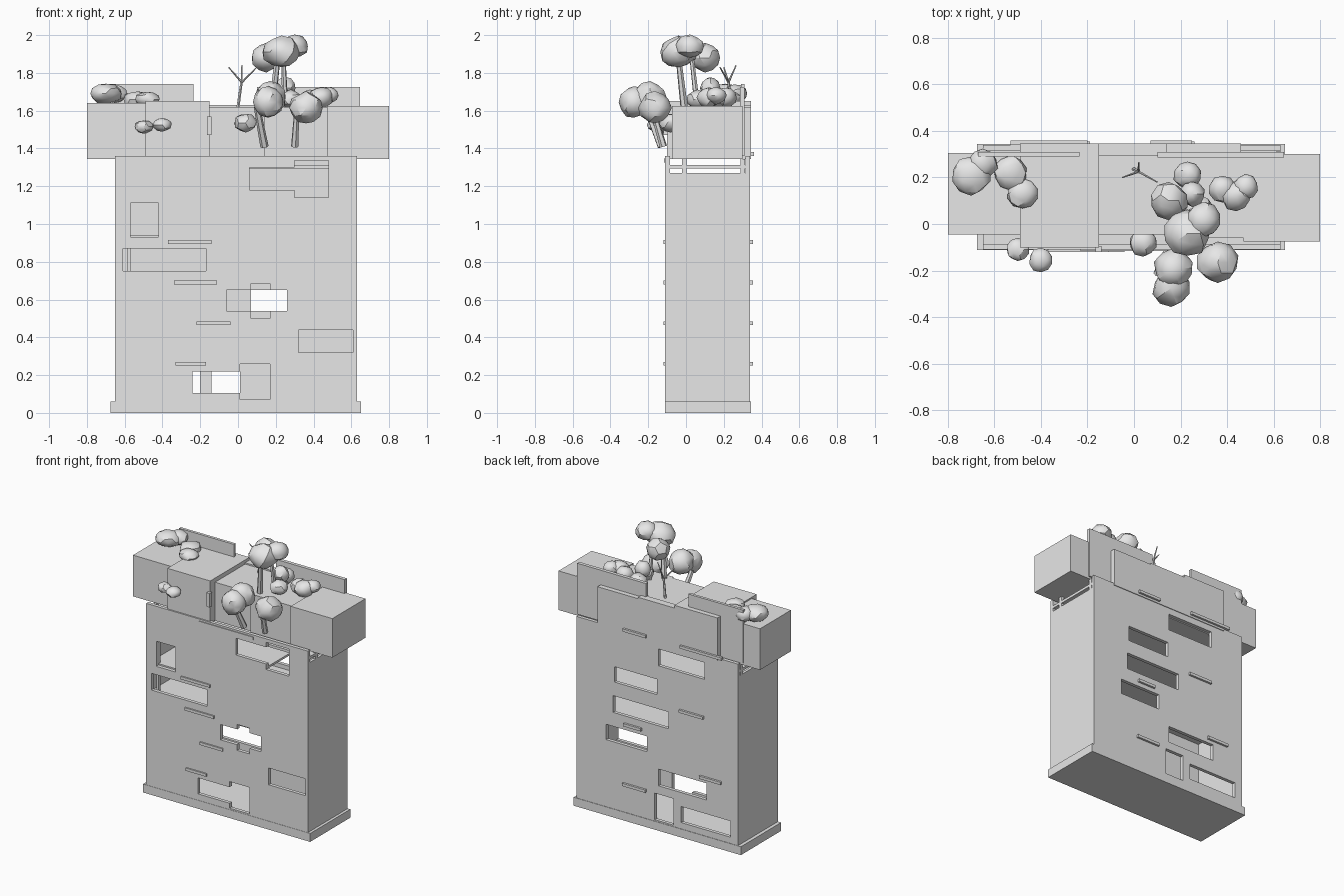
import bpy, bmesh, math, random
from mathutils import Vector

random.seed(4)
gray = bpy.data.materials.new("plain_gray")
gray.diffuse_color = (0.8, 0.8, 0.8, 1)


def add(name, bm):
    me = bpy.data.meshes.new(name)
    bm.to_mesh(me)
    bm.free()
    me.materials.append(gray)
    ob = bpy.data.objects.new(name, me)
    bpy.context.collection.objects.link(ob)
    return ob


def box(name, x0, x1, y0, y1, z0, z1):
    bm = bmesh.new()
    bmesh.ops.create_cube(bm, size=1)
    for v in bm.verts:
        v.co = ((x0 + x1) / 2 + v.co.x * (x1 - x0),
                (y0 + y1) / 2 + v.co.y * (y1 - y0),
                (z0 + z1) / 2 + v.co.z * (z1 - z0))
    return add(name, bm)


def pierced_wall(name, y0, y1, openings):
    """Wall with rectangular openings (x0, x1, z0, z1)."""
    wall = box(name, -0.65, 0.63, y0, y1, 0.0, 1.36)
    for o in openings:
        cutter = box("cutter", o[0], o[1], y0 - 0.05, y1 + 0.05, o[2], o[3])
        cutter.hide_render = True
        bpy.context.view_layer.objects.active = wall
        mod = wall.modifiers.new("opening", 'BOOLEAN')
        mod.object, mod.operation, mod.solver = cutter, 'DIFFERENCE', 'EXACT'
        bpy.ops.object.modifier_apply(modifier=mod.name)
        bpy.data.objects.remove(cutter)


def limb(name, a, b, r0, r1):
    a, b = Vector(a), Vector(b)
    bm = bmesh.new()
    bmesh.ops.create_cone(bm, cap_ends=True, segments=6, radius1=r0,
                          radius2=r1, depth=(b - a).length)
    ob = add(name, bm)
    ob.location = (a + b) / 2
    ob.rotation_mode = 'QUATERNION'
    ob.rotation_quaternion = (b - a).to_track_quat('Z', 'Y')


def leaf_clump(name, x, y, z, r, rz):
    bm = bmesh.new()
    bmesh.ops.create_icosphere(bm, subdivisions=2, radius=1)
    for v in bm.verts:
        v.co *= random.uniform(0.92, 1.06)
        v.co = (x + v.co.x * r, y + v.co.y * r, z + v.co.z * rz)
    add(name, bm)


# Main block: hollow shell with pierced front and back walls
pierced_wall("front_wall", -0.11, -0.085, [
    (0.06, 0.31, 1.18, 1.30), (0.30, 0.48, 1.14, 1.335),
    (-0.57, -0.42, 0.93, 1.11), (-0.61, -0.17, 0.75, 0.87),
    (-0.06, 0.26, 0.54, 0.65), (0.07, 0.17, 0.50, 0.685),
    (0.32, 0.61, 0.32, 0.44), (-0.24, 0.02, 0.105, 0.22),
    (0.01, 0.17, 0.07, 0.26)])
pierced_wall("back_wall", 0.315, 0.34, [
    (-0.385, -0.02, 1.18, 1.30), (-0.01, 0.33, 0.97, 1.08),
    (-0.10, 0.34, 0.75, 0.87), (0.07, 0.395, 0.54, 0.65),
    (-0.40, -0.02, 0.32, 0.44), (-0.14, 0.01, 0.07, 0.26),
    (-0.59, -0.20, 0.105, 0.22)])
box("left_wall", -0.65, -0.63, -0.09, 0.32, 0, 1.27)
box("right_wall", 0.61, 0.63, -0.09, 0.32, 0, 1.27)
box("plinth", -0.675, 0.65, -0.112, 0.343, 0, 0.06)

# Interior floors, roof slab and its short posts
for z, x1 in ((0.73, 0.61), (0.94, 0.61), (1.155, 0.30)):
    box("floor", -0.63, x1, -0.085, 0.315, z - 0.015, z)
box("interior_post", -0.587, -0.57, -0.085, -0.065, 0.73, 1.15)
box("roof_slab", -0.65, 0.63, -0.085, 0.315, 1.293, 1.312)
for x in (-0.64, 0.62):
    for y in (-0.01, 0.30):
        box("roof_post", x - 0.01, x + 0.01, y - 0.012, y + 0.012, 1.26, 1.345)

# Narrow ledges on both faces
for x0, x1, z in ((-0.37, -0.14, 0.905), (-0.34, -0.11, 0.69),
                  (-0.22, -0.04, 0.475), (-0.33, -0.17, 0.26)):
    box("front_ledge", x0, x1, -0.12, -0.105, z - 0.01, z + 0.01)
for x0, x1, z in ((-0.38, -0.19, 0.905), (0.11, 0.25, 0.69),
                  (-0.52, -0.35, 0.475), (0.075, 0.26, 0.26)):
    box("back_ledge", x0, x1, 0.335, 0.355, z - 0.01, z + 0.01)
box("long_ledge", -0.23, 0.20, -0.116, -0.10, 1.325, 1.347)

# Row of rooftop boxes
box("left_top_box", -0.80, -0.48, -0.045, 0.305, 1.345, 1.64)
box("tall_top_box", -0.49, -0.15, -0.10, 0.33, 1.345, 1.65)
box("middle_top_box", -0.16, 0.48, -0.045, 0.30, 1.345, 1.62)
box("right_top_box", 0.47, 0.80, -0.075, 0.30, 1.345, 1.625)
box("middle_front_panel", 0.14, 0.48, -0.06, -0.04, 1.345, 1.62)
box("wall_lamp", -0.165, -0.14, -0.12, -0.095, 1.47, 1.57)

# Parapets and panels along the back
box("left_parapet", -0.67, -0.235, 0.29, 0.31, 1.36, 1.74)
box("right_parapet", 0.10, 0.645, 0.285, 0.31, 1.36, 1.725)
for x0, x1, z in ((-0.49, -0.15, 1.65), (-0.15, 0.14, 1.63), (0.14, 0.46, 1.62)):
    box("back_panel", x0, x1, 0.295, 0.345, 1.345, z)
box("back_plate", -0.53, -0.20, 0.34, 0.36, 1.36, 1.38)
box("back_plate", 0.07, 0.25, 0.34, 0.36, 1.36, 1.38)

# Tree trunks and a bare sapling
for a, b, r in (((0.14, -0.13, 1.41), (0.10, -0.21, 1.62), 0.022),
                ((0.30, -0.12, 1.41), (0.31, -0.17, 1.58), 0.02),
                ((0.18, -0.01, 1.62), (0.21, -0.04, 1.88), 0.02),
                ((0.25, 0.06, 1.62), (0.24, 0.03, 1.88), 0.016)):
    limb("trunk", a, b, r, r * 0.75)
limb("sapling_stem", (0.0, 0.235, 1.62), (0.02, 0.225, 1.76), 0.009, 0.007)
for tip in ((-0.05, 0.20, 1.83), (0.02, 0.265, 1.84), (0.10, 0.18, 1.83)):
    limb("sapling_branch", (0.02, 0.225, 1.75), tip, 0.006, 0.003)

# Leaf clumps: x, y, z, radius, half height
for c in ((-0.70, 0.21, 1.69, 0.085, 0.055), (-0.65, 0.26, 1.69, 0.065, 0.05),
          (-0.53, 0.22, 1.66, 0.075, 0.045), (-0.48, 0.13, 1.66, 0.065, 0.04),
          (-0.50, -0.11, 1.515, 0.05, 0.035), (-0.40, -0.155, 1.525, 0.053, 0.035),
          (0.04, -0.08, 1.535, 0.06, 0.05)):
    leaf_clump("bush", *c)
for c in ((0.30, 0.02, 1.94, 0.075, 0.06), (0.23, -0.04, 1.91, 0.10, 0.085),
          (0.15, 0.10, 1.88, 0.08, 0.075),
          (0.16, -0.275, 1.645, 0.08, 0.085), (0.17, -0.19, 1.67, 0.085, 0.085),
          (0.36, -0.165, 1.615, 0.088, 0.085),
          (0.25, 0.13, 1.72, 0.055, 0.06), (0.23, 0.21, 1.67, 0.06, 0.055),
          (0.28, 0.06, 1.66, 0.06, 0.05), (0.38, 0.15, 1.66, 0.06, 0.05),
          (0.44, 0.12, 1.67, 0.065, 0.055), (0.48, 0.16, 1.68, 0.053, 0.045)):
    leaf_clump("tree_crown", *c)

# Soften foliage shading
bpy.ops.object.select_all(action='DESELECT')
for ob in bpy.data.objects:
    if ob.name.startswith(("bush", "tree_crown", "trunk")):
        ob.select_set(True)
        bpy.context.view_layer.objects.active = ob
bpy.ops.object.shade_smooth_by_angle(angle=math.radians(30))
